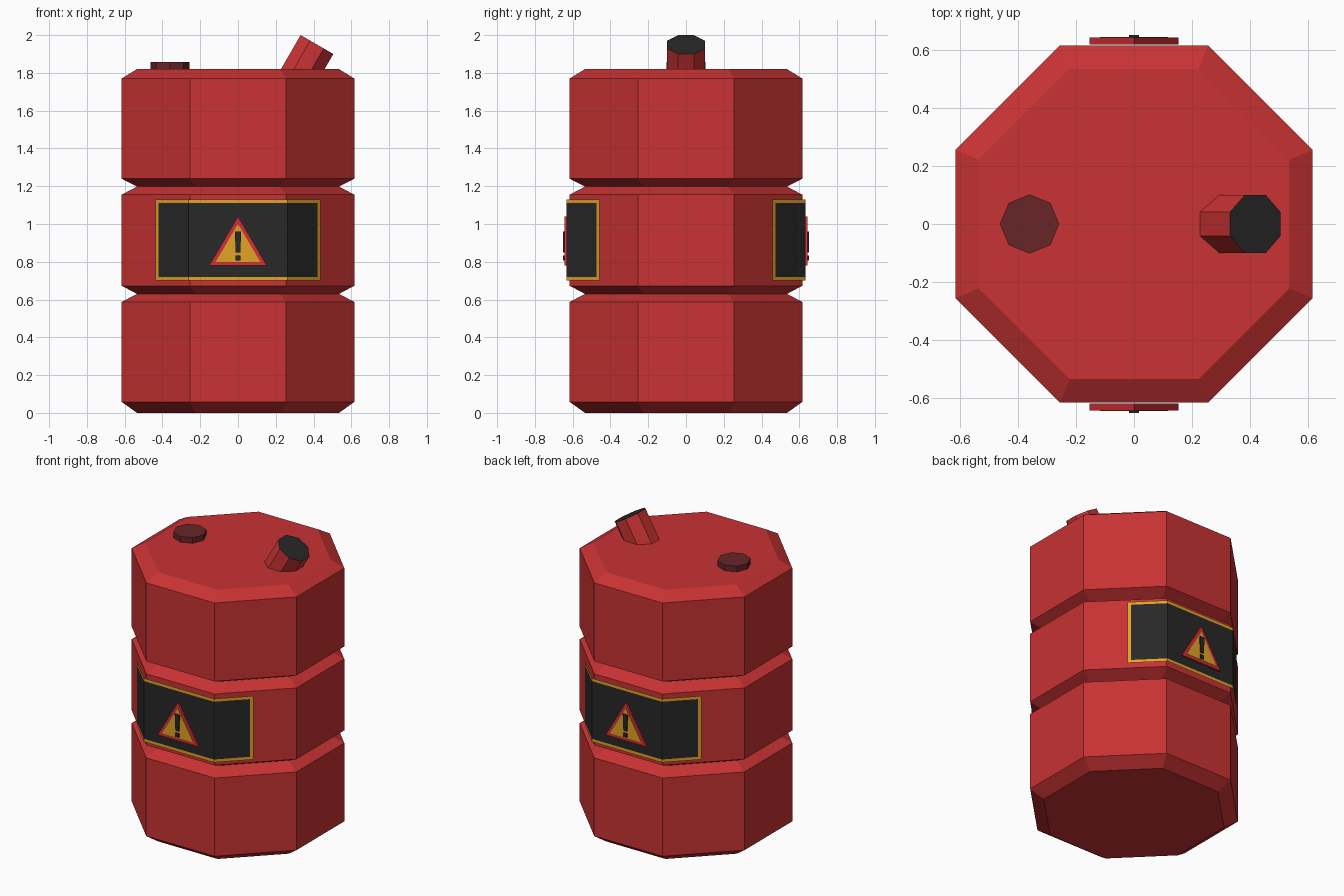
import bpy, bmesh, math
from mathutils import Matrix, Vector

if "Cube" in bpy.data.objects:
    bpy.data.objects.remove(bpy.data.objects["Cube"])


def material(name, rgb):
    m = bpy.data.materials.new(name)
    m.diffuse_color = (*rgb, 1.0)
    m.use_nodes = True
    m.node_tree.nodes["Principled BSDF"].inputs["Base Color"].default_value = m.diffuse_color
    return m


RED = material("barrel red", (0.58, 0.032, 0.033))
SIGN_RED = material("sign red", (0.68, 0.028, 0.033))
MAROON = material("dark maroon", (0.140, 0.019, 0.021))
BLACK = material("soft black", (0.021, 0.021, 0.021))
GOLD = material("gold", (0.76, 0.37, 0.018))


def finish(bm, name, *mats, fix_normals=True):
    if fix_normals:
        bmesh.ops.recalc_face_normals(bm, faces=bm.faces)
    me = bpy.data.meshes.new(name)
    bm.to_mesh(me)
    bm.free()
    for m in mats:
        me.materials.append(m)
    ob = bpy.data.objects.new(name, me)
    bpy.context.collection.objects.link(ob)
    return ob


def octagon_stack(profile, turn):
    """Stack of octagons from (radius, z) pairs, closed at both ends."""
    bm = bmesh.new()
    rings = [[bm.verts.new((r * math.cos(turn + i * math.pi / 4),
                            r * math.sin(turn + i * math.pi / 4), z))
              for i in range(8)] for r, z in profile]
    for a, b in zip(rings, rings[1:]):
        for i in range(8):
            j = (i + 1) % 8
            bm.faces.new((a[i], a[j], b[j], b[i]))
    bm.faces.new(rings[0][::-1])
    top = bm.faces.new(rings[-1])
    return bm, top


FLAT = math.pi / 8                    # turns a flat side to the front
K = 1 / math.cos(FLAT)                # flat-side distance to corner radius

# Barrel body with two pinched grooves and chamfered ends
W, N = 0.616 * K, 0.535 * K
bm, _ = octagon_stack([(N, 0), (W, 0.058), (W, 0.587), (N, 0.63), (W, 0.673),
                       (W, 1.155), (N, 1.198), (W, 1.24), (W, 1.77), (N, 1.82)], FLAT)
finish(bm, "barrel_body", RED)

# Bung cap
bm, _ = octagon_stack([(0.102, 1.80), (0.102, 1.858)], 0)
finish(bm, "bung_cap", MAROON).location.x = -0.36

# Tilted spout with dark opening
bm, top = octagon_stack([(0.1 * K, -0.24), (0.1 * K, 0)], FLAT)
bmesh.ops.inset_individual(bm, faces=[top], thickness=0.025)
top.material_index = 1
bmesh.ops.transform(bm, verts=bm.verts,
                    matrix=Matrix.Translation((0.418, 0, 1.95))
                    @ Matrix.Rotation(math.radians(30), 4, 'Y'))
finish(bm, "spout", RED, BLACK)


def label(name, turn):
    """Thin sheet wrapped over three sides, with a gold border."""
    a = 0.632
    c = a * math.tan(FLAT)
    e, b = 0.436 - c, 0.015
    half = [(c, -a), (c + e - b, -a + e - b), (c + e, -a + e)]
    path = [(-x, y) for x, y in half[::-1]] + half
    zs = [0.70, 0.72, 1.11, 1.13]
    bm = bmesh.new()
    g = [[bm.verts.new((x, y, z)) for z in zs] for x, y in path]
    for i in range(5):
        for j in range(3):
            f = bm.faces.new((g[i][j], g[i + 1][j], g[i + 1][j + 1], g[i][j + 1]))
            f.material_index = 1 if i in (0, 4) or j in (0, 2) else 0
    bm.transform(turn)
    finish(bm, name, BLACK, GOLD, fix_normals=False)


def plate(name, outline, y_front, y_back, mat, turn):
    """Flat plate from an x, z outline."""
    bm = bmesh.new()
    front = [bm.verts.new((x, -y_front, z)) for x, z in outline]
    back = [bm.verts.new((x, -y_back, z)) for x, z in outline]
    bm.faces.new(front)
    bm.faces.new(back[::-1])
    n = len(outline)
    for i in range(n):
        j = (i + 1) % n
        bm.faces.new((front[i], back[i], back[j], front[j]))
    bm.transform(turn)
    finish(bm, name, mat)


# Warning label on the front and the back
for side, angle in (("front", 0), ("back", math.pi)):
    t = Matrix.Rotation(angle, 4, 'Z')
    label(side + "_label", t)
    plate(side + "_sign_border", [(-0.153, 0.78), (0.153, 0.78), (0, 1.04)],
          0.642, 0.618, SIGN_RED, t)
    plate(side + "_sign_center", [(-0.118, 0.80), (0.118, 0.80), (0, 1.0)],
          0.644, 0.640, GOLD, t)
    plate(side + "_mark_bar", [(-0.012, 0.85), (0.012, 0.85), (0.017, 0.96), (-0.017, 0.96)],
          0.652, 0.643, BLACK, t)
    plate(side + "_mark_dot", [(-0.013, 0.808), (0.013, 0.808), (0.013, 0.834), (-0.013, 0.834)],
          0.652, 0.643, BLACK, t)
